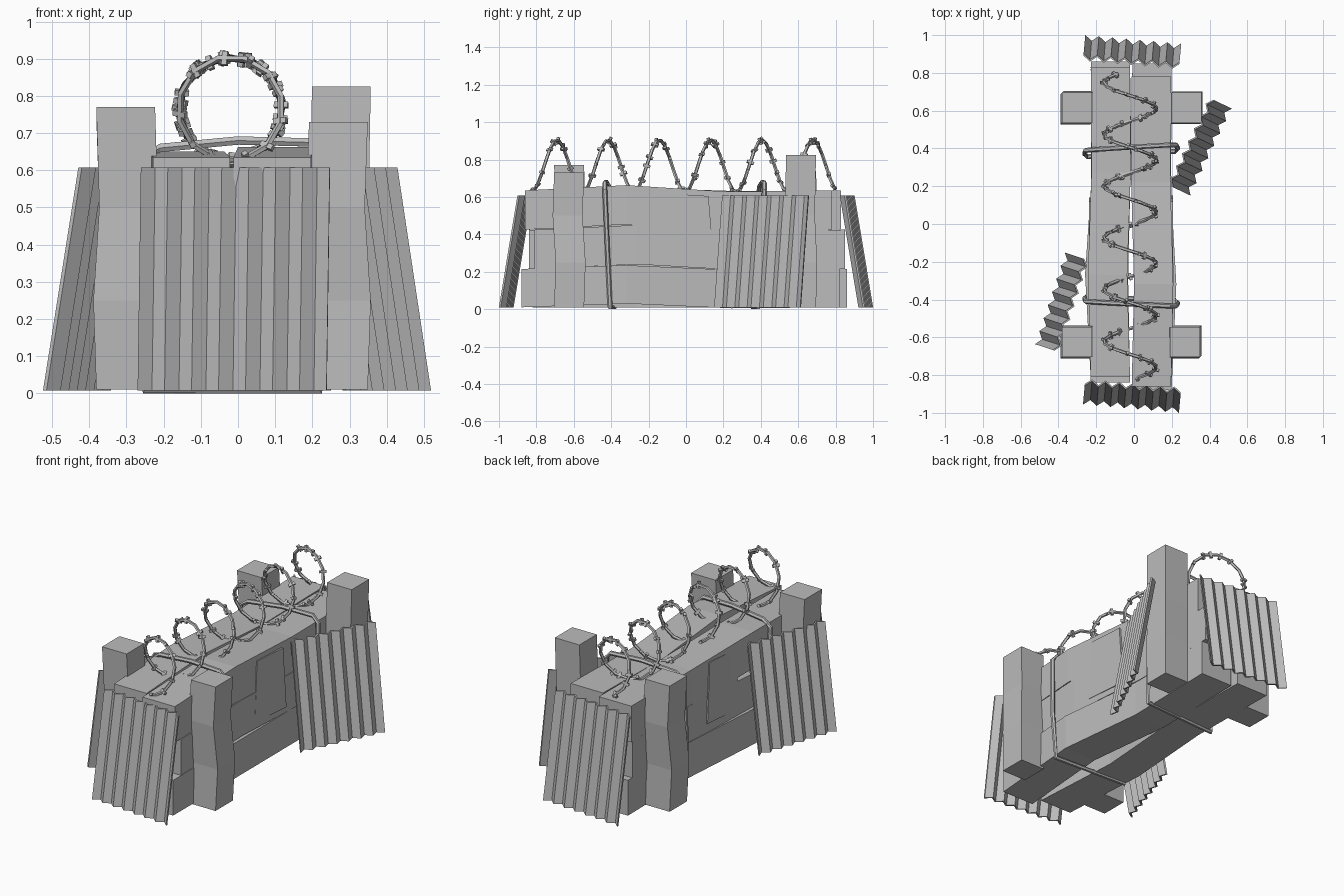
import bpy, bmesh, math, random
from mathutils import Vector, Matrix

random.seed(4)
if "Cube" in bpy.data.objects:
    bpy.data.objects.remove(bpy.data.objects["Cube"])

grey = bpy.data.materials.new("plain_grey")
grey.use_nodes = True
grey.diffuse_color = (0.5, 0.5, 0.5, 1)
grey.node_tree.nodes["Principled BSDF"].inputs["Base Color"].default_value = (0.5, 0.5, 0.5, 1)


def finish(name, bm):
    bmesh.ops.recalc_face_normals(bm, faces=bm.faces)
    me = bpy.data.meshes.new(name)
    bm.to_mesh(me)
    bm.free()
    me.materials.append(grey)
    ob = bpy.data.objects.new(name, me)
    bpy.context.collection.objects.link(ob)
    return ob


def loft(bm, rings, closed=False):
    """Join rings of points with quads, capping the ends."""
    rows = [[bm.verts.new(p) for p in ring] for ring in rings]
    n = len(rows[0])
    pairs = list(zip(rows, rows[1:])) + ([(rows[-1], rows[0])] if closed else [])
    for a, b in pairs:
        for i in range(n):
            j = (i + 1) % n
            bm.faces.new((a[i], a[j], b[j], b[i]))
    if not closed:
        bm.faces.new(rows[0])
        bm.faces.new(rows[-1])


def tube(bm, path, r, sides, closed=False):
    rings = []
    for i, p in enumerate(path):
        if closed:
            d = path[(i + 1) % len(path)] - path[i - 1]
        else:
            d = path[min(i + 1, len(path) - 1)] - path[max(i - 1, 0)]
        d.normalize()
        u = d.cross(Vector((0, 1, 0))).normalized()
        v = d.cross(u)
        rings.append([p + r * (math.cos(a) * u + math.sin(a) * v)
                      for a in (math.tau * (k + 0.5) / sides for k in range(sides))])
    loft(bm, rings, closed)


# Warped beams, two columns by three rows: y ends, centre x, mid bulge, base, top, mid lift
def beam(name, y0, y1, x, bulge, z0, z1, lift):
    bm = bmesh.new()
    rings = []
    for t, k in ((0, 0), (0.33, 1), (0.66, -0.25), (1, 0)):
        y, cx, dz = y0 + (y1 - y0) * t, x + bulge * k, lift * k
        rings.append([(cx + sx * 0.104, y, z + dz) for sx, z in
                      ((-1, z0), (1, z0), (1, z1), (-1, z1))])
    loft(bm, rings)
    finish(name, bm)


beam("bottom_beam_left", -0.88, 0.82, 0.095, 0.025, 0.01, 0.215, 0.02)
beam("bottom_beam_right", -0.82, 0.86, -0.125, -0.03, 0.01, 0.215, -0.002)
beam("middle_beam_left", -0.81, 0.85, 0.095, 0.01, 0.215, 0.425, 0.025)
beam("middle_beam_right", -0.84, 0.82, -0.125, -0.01, 0.215, 0.425, -0.02)
beam("top_beam_left", -0.86, 0.78, 0.092, 0.012, 0.425, 0.635, 0.028)
beam("top_beam_right", -0.81, 0.83, -0.125, -0.015, 0.425, 0.635, 0.015)


# Posts, slightly bent at two heights
def post(name, x, y, top, bend):
    bm = bmesh.new()
    rings = []
    for z, k in ((0.01, 0), (0.25, 1), (0.5, -1), (top, 0)):
        rings.append([(x + bend * k + sx * 0.079, y + bend * k + sy * 0.08, z)
                      for sx, sy in ((-1, -1), (1, -1), (1, 1), (-1, 1))])
    loft(bm, rings)
    finish(name, bm)


post("front_left_post", 0.27, -0.625, 0.73, 0.008)
post("front_right_post", -0.302, -0.625, 0.77, -0.008)
post("back_left_post", 0.278, 0.615, 0.825, 0.006)
post("back_right_post", -0.302, 0.615, 0.74, -0.008)


# Leaning corrugated sheets; local x runs along the sheet, local -y faces out
def sheet(name, x, y, angle, folds=14, width=0.51, height=0.6, lean=0.1):
    bm = bmesh.new()
    rings = []
    for i in range(folds + 1):
        px = width * (i / folds - 0.5)
        wave = 0.014 if i % 2 else -0.014
        ring = []
        for side, z, dy in ((-1, 0, -lean / 2), (1, 0, -lean / 2),
                            (1, height, lean / 2), (-1, height, lean / 2)):
            ring.append((px, wave + side * 0.005 + dy, z + 0.008))
        rings.append(ring)
    loft(bm, rings)
    ob = finish(name, bm)
    ob.matrix_world = Matrix.Translation((x, y, 0)) @ Matrix.Rotation(math.radians(angle), 4, "Z")


sheet("front_sheet", -0.01, -0.91, -5)
sheet("back_sheet", -0.01, 0.91, 175)
sheet("left_sheet", 0.347, 0.41, 64.5)
sheet("right_sheet", -0.38, -0.415, 252)

# Thin patch boards on both long sides
for name, s in (("left_patch", 1), ("right_patch", -1)):
    bm = bmesh.new()
    corners = ((-0.12, 0.62), (0.12, 0.605), (0.15, 0.25), (-0.14, 0.27))
    loft(bm, [[(s * x - 0.015, s * y, z) for y, z in corners] for x in (0.17, 0.222)])
    finish(name, bm)

# Binding wires wrapped around the beams
for name, y, tilt in (("front_binding", -0.41, 0.05), ("back_binding", 0.39, -0.06)):
    bm = bmesh.new()
    path = [Vector((x, y + tilt * (0.35 - z) * 0.9 - tilt * x, z)) for x, z in
            ((-0.25, 0.01), (0.22, 0.01), (0.232, 0.3), (0.222, 0.64), (0.19, 0.675),
             (0.0, 0.68), (-0.21, 0.66), (-0.255, 0.63), (-0.262, 0.3))]
    tube(bm, path, 0.013, 6, True)
    finish(name, bm)

# Barbed wire coil
STEPS, R, PITCH = 12, 0.14, 0.274


def coil(t):
    a = math.tau * t
    return Vector((-0.02 + R * math.sin(a), 0.68 - PITCH * t, 0.765 + R * math.cos(a)))


bm = bmesh.new()
start, end = -0.42, 5.46
count = round((end - start) * STEPS)
path = [coil(start + (end - start) * i / count) for i in range(count + 1)]
tube(bm, path, 0.0095, 5)
finish("coiled_wire", bm)

# Barbs: short blocks crossing the wire at random angles
bm = bmesh.new()
for i in range(count):
    p = path[i].lerp(path[i + 1], random.random())
    d = (path[i + 1] - path[i]).normalized()
    rot = d.to_track_quat("Z", "Y").to_matrix().to_4x4() @ Matrix.Rotation(random.random() * math.tau, 4, "Z")
    bmesh.ops.create_cube(bm, size=1, matrix=Matrix.Translation(p) @ rot
                          @ Matrix.Diagonal((0.038, 0.015, 0.015, 1)))
finish("wire_barbs", bm)
